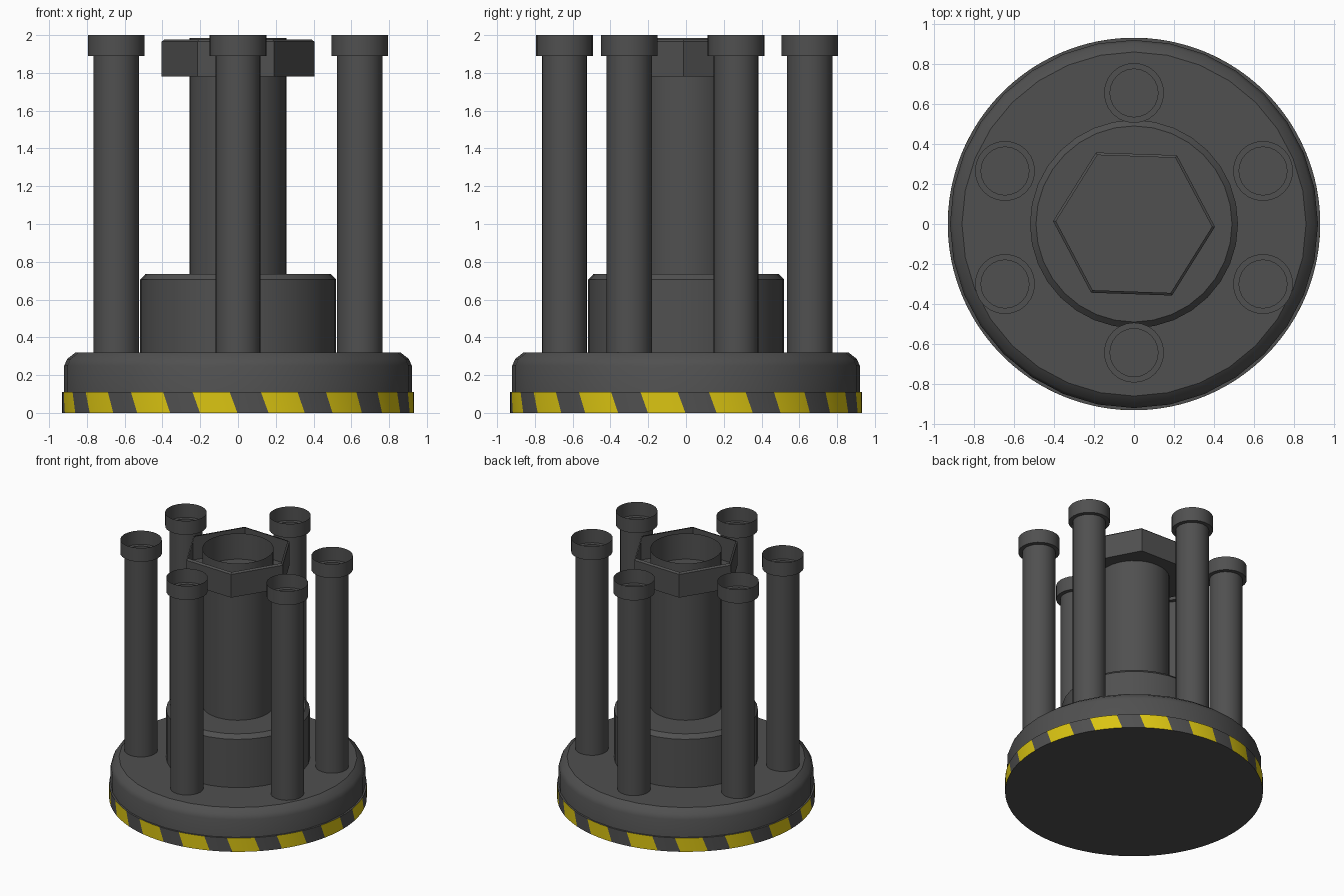
import bpy, math

if "Cube" in bpy.data.objects:
    bpy.data.objects.remove(bpy.data.objects["Cube"])


def material(name, rgb):
    m = bpy.data.materials.new(name)
    m.diffuse_color = (*rgb, 1)
    m.use_nodes = True
    m.node_tree.nodes["Principled BSDF"].inputs["Base Color"].default_value = m.diffuse_color
    return m


dark = material("dark_grey", (0.08, 0.08, 0.08))
yellow = material("hazard_yellow", (0.70, 0.55, 0.006))


def make(name, verts, faces, mats, indices=None, smooth=True):
    me = bpy.data.meshes.new(name)
    me.from_pydata(verts, [], faces)
    for m in mats:
        me.materials.append(m)
    if indices:
        me.polygons.foreach_set("material_index", indices)
    me.update()
    ob = bpy.data.objects.new(name, me)
    bpy.context.collection.objects.link(ob)
    if smooth:
        bpy.ops.object.select_all(action='DESELECT')
        ob.select_set(True)
        bpy.context.view_layer.objects.active = ob
        bpy.ops.object.shade_smooth_by_angle(angle=math.radians(35))
    return ob


def lathe(name, profile, sides=32, at=(0, 0), turn=0.0, bottom=False, top=False, smooth=True):
    """Spin (radius, z) pairs around z, optionally closing the ends."""
    verts, faces = [], []
    for r, z in profile:
        for i in range(sides):
            a = turn + 2 * math.pi * i / sides
            verts.append((at[0] + r * math.cos(a), at[1] + r * math.sin(a), z))
    for k in range(len(profile) - 1):
        for i in range(sides):
            j = (i + 1) % sides
            faces.append((k * sides + i, k * sides + j, (k + 1) * sides + j, (k + 1) * sides + i))
    if bottom:
        faces.append(tuple(reversed(range(sides))))
    if top:
        n = (len(profile) - 1) * sides
        faces.append(tuple(range(n, n + sides)))
    return make(name, verts, faces, [dark], smooth=smooth)


# Round base with chamfered shoulder, and the collar on it
lathe("base", [(0.92, 0.0), (0.92, 0.25), (0.905, 0.285), (0.86, 0.32)], bottom=True, top=True)
lathe("collar", [(0.52, 0.30), (0.52, 0.705), (0.49, 0.735)], top=True)

# Hollow centre column and the tray-like hex nut around its top
lathe("column", [(0.258, 0.70), (0.258, 1.985)])
lathe("hex_nut", [(0.405, 1.78), (0.405, 1.965), (0.39, 1.977)], sides=6,
      turn=math.radians(-2), bottom=True, smooth=False)

# Six hollow posts with wider, open sockets on top
for n, (x, y) in enumerate([(0, 0.655), (0, -0.643), (0.645, 0.265), (0.645, -0.3),
                            (-0.645, 0.265), (-0.645, -0.3)]):
    lathe(f"post_{n + 1}", [(0.12, 0.30), (0.12, 1.89), (0.15, 1.89), (0.15, 2.0)], sides=24, at=(x, y))

# Striped band: 16 slanted yellow stripes around the foot
verts, faces, colours = [], [], []
angles, steps = [], 3
for k in range(16):
    start = -15.0 + 22.5 * k
    for s in range(steps):
        angles.append((start + 12.3 * s / steps, 1))
    for s in range(steps):
        angles.append((start + 12.3 + 10.2 * s / steps, 0))
for deg, _ in angles:
    for shift, z in ((2.5, 0.0), (0.0, 0.11)):
        a = math.radians(deg + shift - 90)
        verts.append((0.931 * math.cos(a), 0.931 * math.sin(a), z))
count = len(angles)
for i, (_, c) in enumerate(angles):
    j = (i + 1) % count
    faces.append((2 * i, 2 * j, 2 * j + 1, 2 * i + 1))
    colours.append(c)
# Thin ledges closing the band above and below
for ring, z in ((1, 0.11), (0, 0.0)):
    first = len(verts)
    for i in range(count):
        x, y, _ = verts[2 * i + ring]
        verts.append((x * 0.97, y * 0.97, z))
    for i in range(count):
        j = (i + 1) % count
        f = (2 * i + ring, 2 * j + ring, first + j, first + i)
        faces.append(f if ring else f[::-1])
        colours.append(0)
make("striped_band", verts, faces, [dark, yellow], colours)
